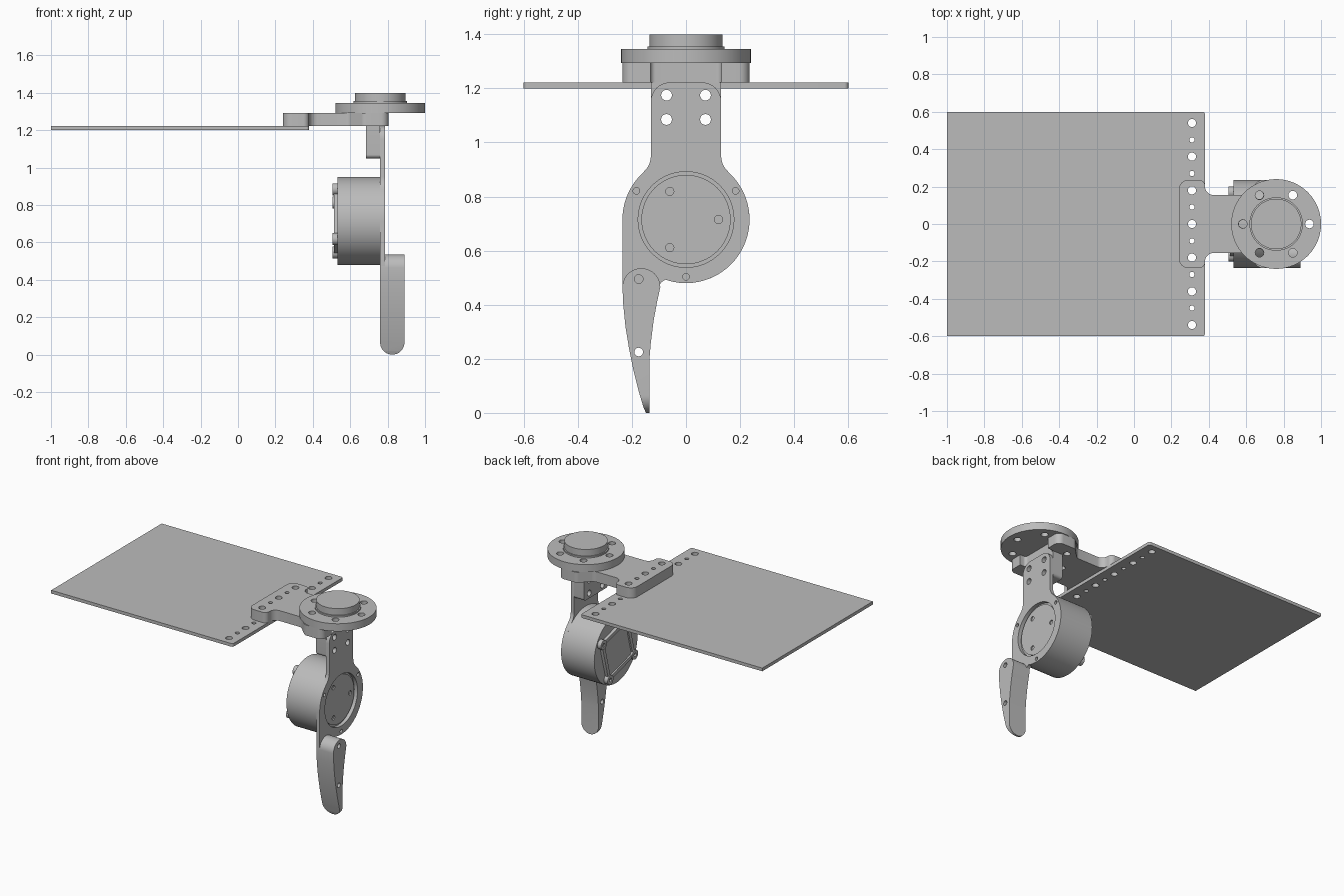
import bpy, bmesh, math
from mathutils import Vector, Matrix

if "Cube" in bpy.data.objects:
    bpy.data.objects.remove(bpy.data.objects["Cube"])

grey = bpy.data.materials.new("machined grey")
grey.use_nodes = True
grey.diffuse_color = (0.5, 0.5, 0.5, 1)
grey.node_tree.nodes["Principled BSDF"].inputs["Base Color"].default_value = (0.5, 0.5, 0.5, 1)

# Local (u, v, depth) axes mapped to world axes
AXES = {
    "z": Matrix.Identity(4),
    "x": Matrix(((0, 0, 1, 0), (1, 0, 0, 0), (0, 1, 0, 0), (0, 0, 0, 1))),
    "y": Matrix(((1, 0, 0, 0), (0, 0, 1, 0), (0, 1, 0, 0), (0, 0, 0, 1))),
}


def arc(u, v, r, start, end, steps):
    angles = [math.radians(start + (end - start) * i / steps) for i in range(steps + 1)]
    return [(u + r * math.cos(a), v + r * math.sin(a)) for a in angles]


def circle(u, v, r, steps=32):
    return arc(u, v, r, 0, 360, steps)[:-1]


def rounded(points, steps=8):
    """Polygon outline; a third number on a point is its fillet radius."""
    out = []
    for i, p in enumerate(points):
        here = Vector(p[:2])
        if len(p) < 3:
            out.append(tuple(here))
            continue
        a = (Vector(points[i - 1][:2]) - here).normalized()
        b = (Vector(points[(i + 1) % len(points)][:2]) - here).normalized()
        half = a.angle(b) / 2
        centre = here + (a + b).normalized() * p[2] / math.sin(half)
        reach = p[2] / math.tan(half)
        s, e = here + a * reach - centre, here + b * reach - centre
        t0 = math.atan2(s.y, s.x)
        turn = math.atan2(s.x * e.y - s.y * e.x, s.dot(e))
        for k in range(steps + 1):
            t = t0 + turn * k / steps
            out.append((centre.x + p[2] * math.cos(t), centre.y + p[2] * math.sin(t)))
    return out


def evaluated_mesh(obj):
    bpy.context.view_layer.update()
    return bpy.data.meshes.new_from_object(
        obj.evaluated_get(bpy.context.evaluated_depsgraph_get()))


def finish(obj):
    bpy.ops.object.select_all(action="DESELECT")
    obj.select_set(True)
    bpy.context.view_layer.objects.active = obj
    bpy.ops.object.shade_smooth_by_angle(angle=math.radians(30))


def slab(name, axis, lo, hi, outline, holes=()):
    """Extruded outline with through holes."""
    curve = bpy.data.curves.new(name, "CURVE")
    curve.dimensions = "2D"
    curve.fill_mode = "BOTH"
    curve.extrude = (hi - lo) / 2
    for loop in [outline, *holes]:
        spline = curve.splines.new("POLY")
        spline.points.add(len(loop) - 1)
        for point, (u, v) in zip(spline.points, loop):
            point.co = (u, v, 0, 1)
        spline.use_cyclic_u = True
    temp = bpy.data.objects.new("temp", curve)
    bpy.context.collection.objects.link(temp)
    mesh = evaluated_mesh(temp)
    bpy.data.objects.remove(temp)
    mesh.transform(AXES[axis] @ Matrix.Translation((0, 0, (lo + hi) / 2)))
    bm = bmesh.new()
    bm.from_mesh(mesh)
    bmesh.ops.remove_doubles(bm, verts=bm.verts, dist=0.00005)
    bmesh.ops.recalc_face_normals(bm, faces=bm.faces)
    bm.to_mesh(mesh)
    bm.free()
    mesh.name = name
    mesh.materials.clear()
    mesh.materials.append(grey)
    obj = bpy.data.objects.new(name, mesh)
    bpy.context.collection.objects.link(obj)
    finish(obj)
    return obj


def mirror_v(half):
    return half + [(p[0], -p[1], *p[2:]) for p in reversed(half)]


def ring_of_holes(u, v, radius, count, r, offset=0):
    spots = arc(u, v, radius, offset, offset + 360, count)[:-1]
    return [circle(a, b, r, 20) for a, b in spots]


# Body plate with a row of alternating holes
row = [(0.09 * i, 0.022 if i % 2 == 0 else 0.014) for i in range(-6, 7)]
plate = rounded([(-1, -0.6), (0.38, -0.6, 0.015), (0.38, 0.6, 0.015), (-1, 0.6)])
slab("body_plate", "z", 1.2, 1.222, plate, [circle(0.31, y, r, 20) for y, r in row])

# Hip bracket: wide foot, neck, and head notched for the leg
bracket = mirror_v([(0.24, 0.235, 0.05), (0.38, 0.235, 0.03), (0.38, 0.155, 0.045),
                    (0.59, 0.155, 0.04), (0.67, 0.235, 0.04), (0.805, 0.235, 0.04),
                    (0.805, 0.132), (0.76, 0.132, 0.02)])
bolt_spots = [(0.67, 0.155), (0.67, -0.155), (0.582, 0)]
slab("hip_bracket", "z", 1.222, 1.293, rounded(bracket),
     [circle(0.31, y, r, 20) for y, r in row[4:9]]
     + [circle(x, y, 0.022, 20) for x, y in bolt_spots])

# Hip disc and stepped hub
slab("hip_disc", "z", 1.293, 1.345, circle(0.76, 0, 0.24, 64),
     ring_of_holes(0.76, 0, 0.178, 6, 0.023))
slab("hub_step", "z", 1.345, 1.355, circle(0.76, 0, 0.143, 48))
slab("hub", "z", 1.355, 1.4, circle(0.76, 0, 0.135, 48))

# Leg mount block under the bracket
mount_holes = [circle(y, z, 0.02, 20) for y in (-0.072, 0.072) for z in (1.085, 1.175)]
mount = [(-0.13, 1.222), (-0.13, 1.05, 0.02), (0.13, 1.05, 0.02), (0.13, 1.222)]
slab("leg_mount", "x", 0.685, 0.76, rounded(mount), mount_holes)

# Upper leg plate: neck, motor ring and a tab for the foot
KNEE = 0.715
outline = rounded(
    [(0.13, 1.222, 0.07), (-0.13, 1.222, 0.07), (-0.13, 0.92, 0.08)]
    + arc(0, KNEE, 0.235, 134, 180, 12)
    + [(-0.235, 0.47), (-0.1, 0.45), (-0.095, 0.48, 0.012)]
    + arc(0, KNEE, 0.235, 251, 406, 40)
    + [(0.13, 0.92, 0.08)])
flange_holes = ring_of_holes(0, KNEE, 0.212, 3, 0.012, 30)
slab("upper_leg", "x", 0.76, 0.785, outline,
     [circle(0, KNEE, 0.177, 64)] + mount_holes + flange_holes)

# Knee motor with rotor face
slab("motor_body", "x", 0.533, 0.76, circle(0, KNEE, 0.235, 64))
slab("rotor_face", "x", 0.758, 0.768, circle(0, KNEE, 0.165, 64),
     ring_of_holes(0, KNEE, 0.12, 3, 0.015))

# Square driver cover with corner lugs on the motor back
TILT = 30
corners = arc(0, KNEE, 0.21, TILT, TILT + 360, 4)[:-1]
inner = arc(0, KNEE, 0.175, TILT, TILT + 360, 4)[:-1]
slab("driver_frame", "x", 0.512, 0.533, rounded([(*c, 0.03) for c in corners]),
     [rounded([(*c, 0.015) for c in inner])])
slab("driver_board", "x", 0.522, 0.533, rounded([(*c, 0.015) for c in inner]))
for i, (y, z) in enumerate(corners):
    slab(f"driver_lug_{i + 1}", "x", 0.505, 0.533,
         circle(y * 0.93, KNEE + (z - KNEE) * 0.93, 0.032, 24), 
         [circle(y * 0.93, KNEE + (z - KNEE) * 0.93, 0.012, 16)])

# Foot: tapered blade with a rounded tip
blade = (arc(-0.165, 0.465, 0.07, 0, 180, 20)
         + [(-0.232, 0.4), (-0.224, 0.32), (-0.211, 0.24), (-0.195, 0.16),
            (-0.175, 0.08), (-0.157, 0.02), (-0.148, 0), (-0.135, 0),
            (-0.135, 0.2), (-0.13, 0.26), (-0.12, 0.34), (-0.107, 0.41)])
foot = slab("foot", "x", 0.76, 0.89, blade,
            [circle(-0.175, z, 0.016, 20) for z in (0.225, 0.495)])
tip = slab("tip_cutter", "y", -0.4, 0.1,
           arc(0.825, 0.065, 0.065, 180, 360, 20) + [(0.89 + 0.01, 0.6), (0.76 - 0.01, 0.6)])
cut = foot.modifiers.new("round tip", "BOOLEAN")
cut.operation = "INTERSECT"
cut.solver = "EXACT"
cut.object = tip
shaped = evaluated_mesh(foot)
foot.modifiers.clear()
foot.data = shaped
bpy.data.objects.remove(tip)
finish(foot)
